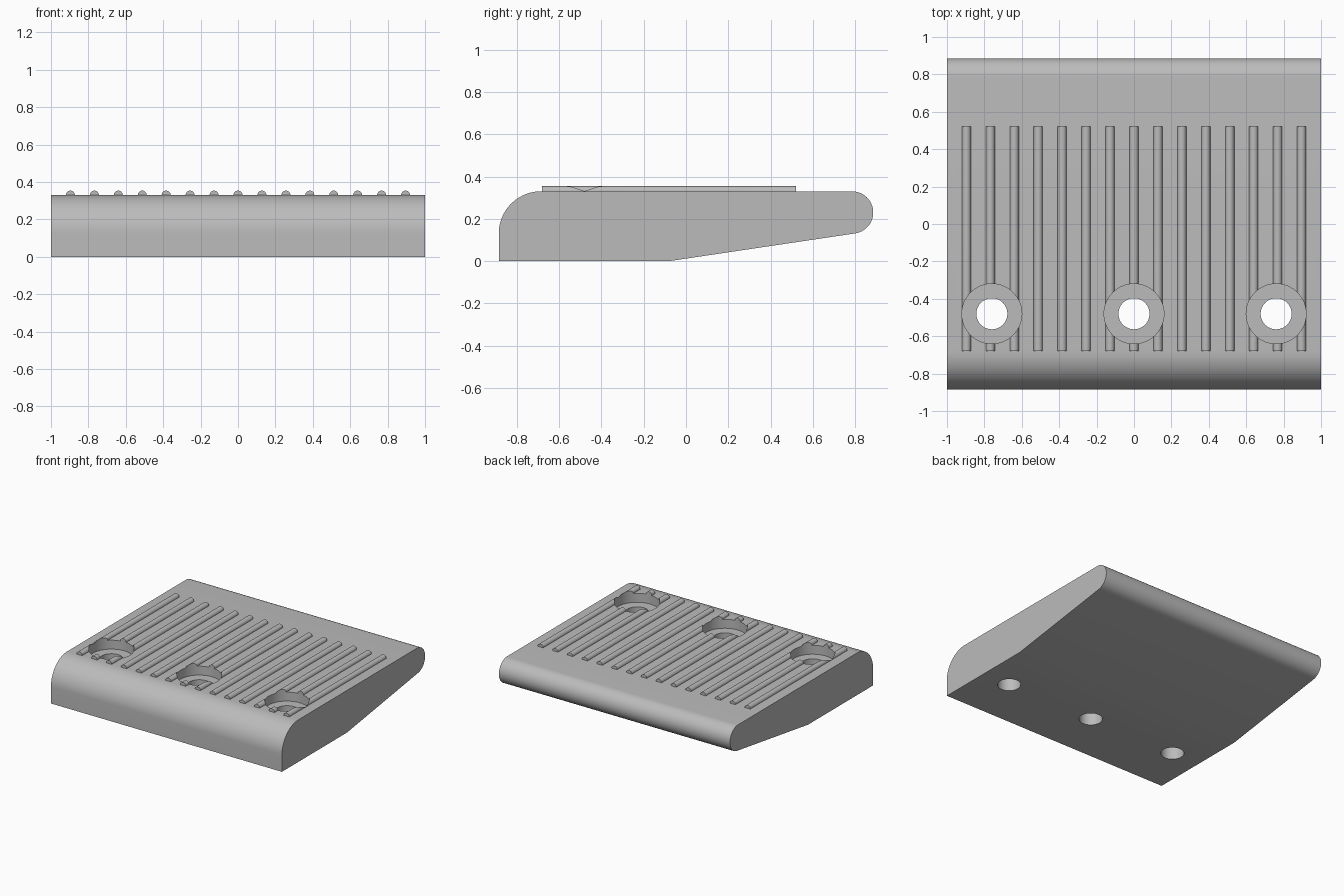
import bpy, bmesh, math

if "Cube" in bpy.data.objects:
    bpy.data.objects.remove(bpy.data.objects["Cube"])

TOP = 0.33
HOLE_Y = -0.48

grey = bpy.data.materials.new("plain grey")
grey.use_nodes = True
grey.diffuse_color = (0.5, 0.5, 0.5, 1)
grey.node_tree.nodes["Principled BSDF"].inputs["Base Color"].default_value = grey.diffuse_color


def arc(cx, cy, r, start, end, steps):
    """Points on an arc, angles in degrees."""
    angles = [math.radians(start + (end - start) * i / steps) for i in range(steps + 1)]
    return [(cx + r * math.cos(a), cy + r * math.sin(a)) for a in angles]


def add_prism(bm, outline, to_3d, vector):
    """Extrude a closed 2D outline along a vector."""
    face = bm.faces.new([bm.verts.new(to_3d(*p)) for p in outline])
    ext = bmesh.ops.extrude_face_region(bm, geom=[face])
    verts = [v for v in ext["geom"] if isinstance(v, bmesh.types.BMVert)]
    bmesh.ops.translate(bm, verts=verts, vec=vector)


def make_object(name, bm):
    bmesh.ops.recalc_face_normals(bm, faces=bm.faces)
    mesh = bpy.data.meshes.new(name)
    bm.to_mesh(mesh)
    bm.free()
    mesh.materials.append(grey)
    obj = bpy.data.objects.new(name, mesh)
    bpy.context.collection.objects.link(obj)
    return obj


def select_only(obj):
    bpy.ops.object.select_all(action="DESELECT")
    obj.select_set(True)
    bpy.context.view_layer.objects.active = obj


# Wedge body: side profile with a rounded front top and a rounded rear nose
profile = [(-0.885, 0), (-0.08, 0)]
profile += arc(0.785, 0.23, 0.1, -81.6, 90, 24)
profile += arc(-0.685, 0.13, 0.2, 90, 180, 20)
bm = bmesh.new()
add_prism(bm, profile, lambda y, z: (-1, y, z), (2, 0, 0))
body = make_object("wedge_body", bm)

# Grip ribs: half-round bars running front to back
bm = bmesh.new()
for i in range(-7, 8):
    x = i * 0.128
    outline = [(x - 0.024, TOP - 0.004)] + arc(x, TOP, 0.024, 180, 0, 16) + [(x + 0.024, TOP - 0.004)]
    add_prism(bm, outline, lambda px, pz: (px, -0.68, pz), (0, 1.2, 0))
ribs = make_object("grip_ribs", bm)

# Counterbored screw holes: stepped cutters, revolved
bm = bmesh.new()
STEPS = [(0.083, -0.1), (0.083, TOP - 0.07), (0.16, TOP - 0.07), (0.16, TOP + 0.1)]
for x in (-0.76, 0, 0.76):
    rings = [[bm.verts.new((px, py, z)) for px, py in arc(x, HOLE_Y, r, 0, 360, 64)[:-1]]
             for r, z in STEPS]
    for low, high in zip(rings, rings[1:]):
        for i in range(64):
            j = (i + 1) % 64
            bm.faces.new((low[i], low[j], high[j], high[i]))
    bm.faces.new(rings[0][::-1])
    bm.faces.new(rings[-1])
cutter = make_object("screw_hole_cutter", bm)
cutter.hide_render = True

# Cut the holes and shade
for obj in (body, ribs):
    select_only(obj)
    mod = obj.modifiers.new("screw holes", "BOOLEAN")
    mod.operation = "DIFFERENCE"
    mod.solver = "EXACT"
    mod.object = cutter
    bpy.ops.object.modifier_apply(modifier=mod.name)
    bpy.ops.object.shade_smooth_by_angle(angle=math.radians(30))
bpy.data.objects.remove(cutter)
